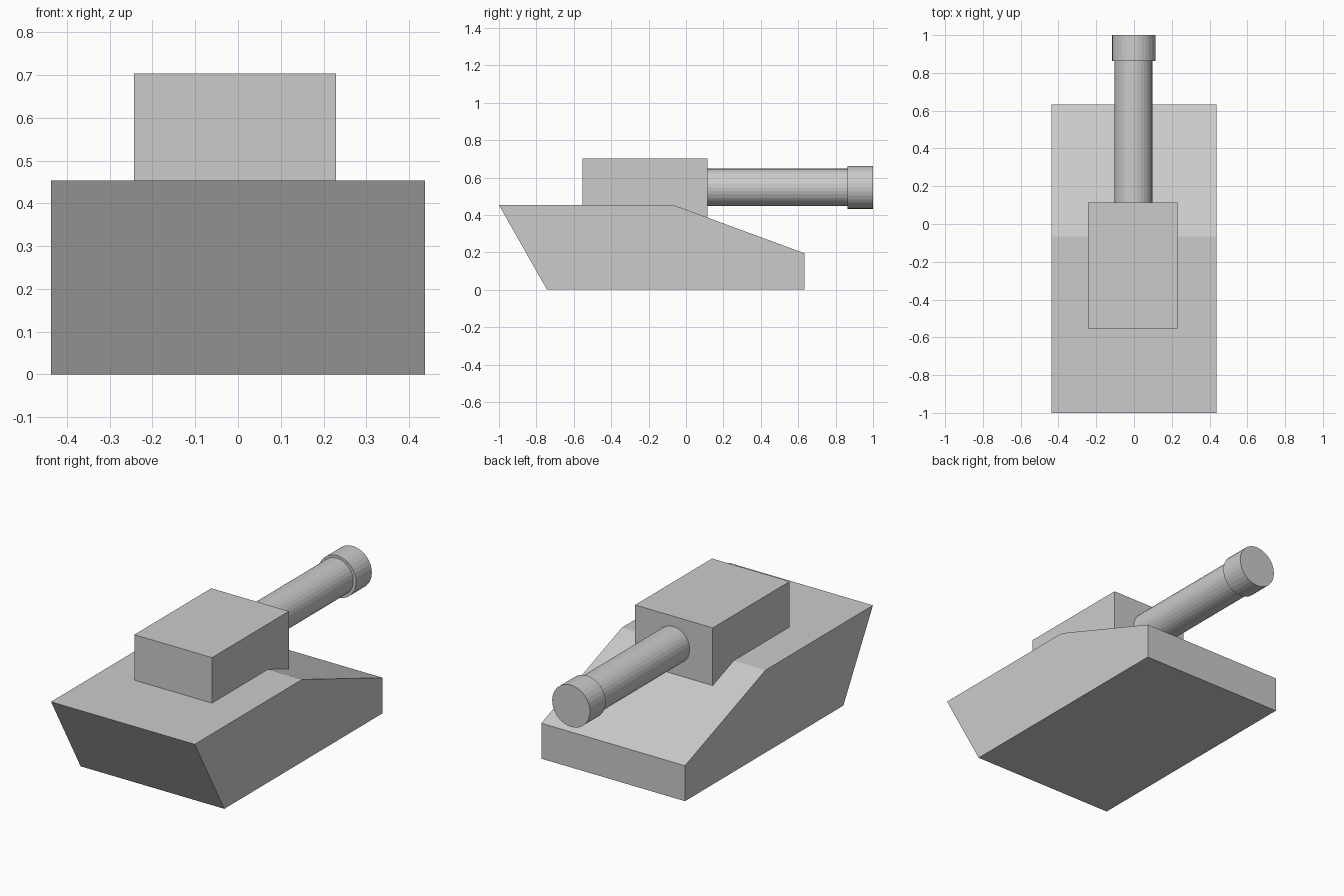
import bpy, bmesh
from math import pi

if "Cube" in bpy.data.objects:
    bpy.data.objects.remove(bpy.data.objects["Cube"])


def box(name, lo, hi):
    """Axis-aligned box between two corners."""
    centre = [(a + b) / 2 for a, b in zip(lo, hi)]
    bpy.ops.mesh.primitive_cube_add(size=1, location=centre)
    ob = bpy.context.object
    ob.name = name
    ob.scale = [b - a for a, b in zip(lo, hi)]
    return ob


def tube(name, radius, y0, y1, x, z):
    """Flat-shaded 32-sided cylinder running along y."""
    bpy.ops.mesh.primitive_cylinder_add(
        vertices=32, radius=radius, depth=y1 - y0,
        location=(x, (y0 + y1) / 2, z), rotation=(pi / 2, 0, 0))
    bpy.context.object.name = name


def extruded_profile(name, profile, half_width):
    """Side profile (y, z) extruded across x."""
    bm = bmesh.new()
    face = bm.faces.new([bm.verts.new((-half_width, y, z)) for y, z in profile])
    ext = bmesh.ops.extrude_face_region(bm, geom=[face])
    verts = [g for g in ext["geom"] if isinstance(g, bmesh.types.BMVert)]
    bmesh.ops.translate(bm, verts=verts, vec=(2 * half_width, 0, 0))
    bmesh.ops.recalc_face_normals(bm, faces=bm.faces)
    mesh = bpy.data.meshes.new(name)
    bm.to_mesh(mesh)
    bm.free()
    bpy.context.collection.objects.link(bpy.data.objects.new(name, mesh))


# Hull with undercut at -y and sloped deck at +y
extruded_profile("hull", [(-0.743, 0), (0.633, 0), (0.633, 0.195),
                          (-0.067, 0.453), (-1.0, 0.453)], 0.437)

# Turret, sunk slightly into the sloped deck
box("turret", (-0.243, -0.553, 0.37), (0.229, 0.115, 0.703))

# Gun barrel and its wider end cap
tube("gun_barrel", 0.1, 0.09, 0.88, -0.003, 0.547)
tube("muzzle", 0.115, 0.863, 1.0, -0.001, 0.547)
